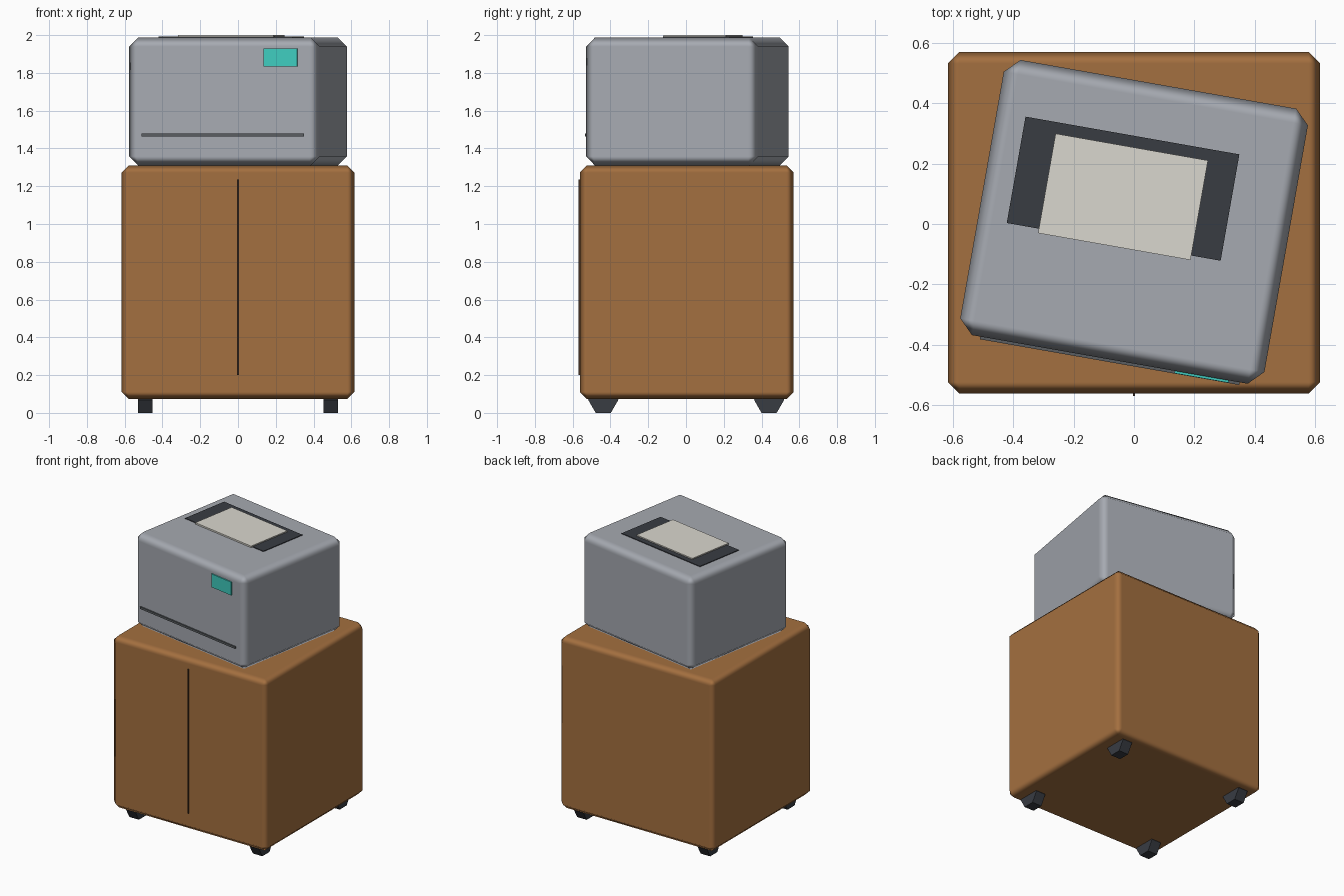
import bpy
from math import radians
from mathutils import Matrix, Vector

if "Cube" in bpy.data.objects:
    bpy.data.objects.remove(bpy.data.objects["Cube"])

TURN = Matrix.Rotation(radians(-10), 4, 'Z')   # the printer stands askew on the cabinet


def material(name, rgb):
    m = bpy.data.materials.new(name)
    m.diffuse_color = (*rgb, 1)
    m.use_nodes = True
    m.node_tree.nodes["Principled BSDF"].inputs["Base Color"].default_value = m.diffuse_color
    return m


wood = material("wood", (0.37, 0.16, 0.05))
dark = material("dark", (0.04, 0.045, 0.055))
seam = material("seam", (0.06, 0.03, 0.015))
casing = material("casing", (0.38, 0.40, 0.44))
slot = material("slot", (0.10, 0.11, 0.12))
teal = material("teal", (0.05, 0.60, 0.52))
cream = material("cream", (0.70, 0.68, 0.62))


def box(name, lo, hi, mat, bevel=0, turn=None):
    """Box between two corners, optionally bevelled and turned about z."""
    lo, hi = Vector(lo), Vector(hi)
    bpy.ops.mesh.primitive_cube_add(size=1)
    ob = bpy.context.object
    ob.name = name
    size = hi - lo
    ob.data.transform(Matrix.Translation((lo + hi) / 2) @ Matrix.Diagonal((*size, 1)))
    if turn:
        ob.matrix_world = turn
    ob.data.materials.append(mat)
    if bevel:
        ob.data.shade_smooth()
        mod = ob.modifiers.new("bevel", 'BEVEL')
        mod.width = bevel
        mod.segments = 1
        mod.harden_normals = True
    return ob


# Cabinet with door seam
box("cabinet", (-0.617, -0.562, 0.073), (0.617, 0.57, 1.31), wood, 0.038)
box("door_seam", (-0.004, -0.57, 0.20), (0.004, -0.55, 1.235), seam)

# Hexagonal casters lying along x, flat side down
for sx, side in ((-1, "left"), (1, "right")):
    for y, end in ((-0.438, "front"), (0.44, "back")):
        bpy.ops.mesh.primitive_cylinder_add(vertices=6, radius=0.08, depth=0.075)
        foot = bpy.context.object
        foot.name = f"{end}_{side}_caster"
        foot.data.transform(Matrix.Rotation(radians(90), 4, 'Z')
                            @ Matrix.Rotation(radians(90), 4, 'X')
                            @ Matrix.Rotation(radians(30), 4, 'Z'))
        foot_low = min(v.co.z for v in foot.data.vertices)
        foot.location = (sx * 0.491, y, -foot_low)
        foot.data.materials.append(dark)

# Printer body
box("printer_body", (-0.513, -0.456, 1.31), (0.511, 0.47, 1.987), casing, 0.048, TURN)

# Front details: paper slot and display
box("paper_slot", (-0.437, -0.465, 1.463), (0.436, -0.44, 1.478), slot, turn=TURN)
box("display", (0.218, -0.464, 1.835), (0.40, -0.44, 1.93), teal, turn=TURN)

# Top details: scanner panel and the sheet lying on it
box("scanner_panel", (-0.416, -0.07, 1.975), (0.304, 0.288, 1.992), dark, turn=TURN)
box("paper_sheet", (-0.308, -0.085, 1.989), (0.205, 0.25, 2.0), cream, turn=TURN)
